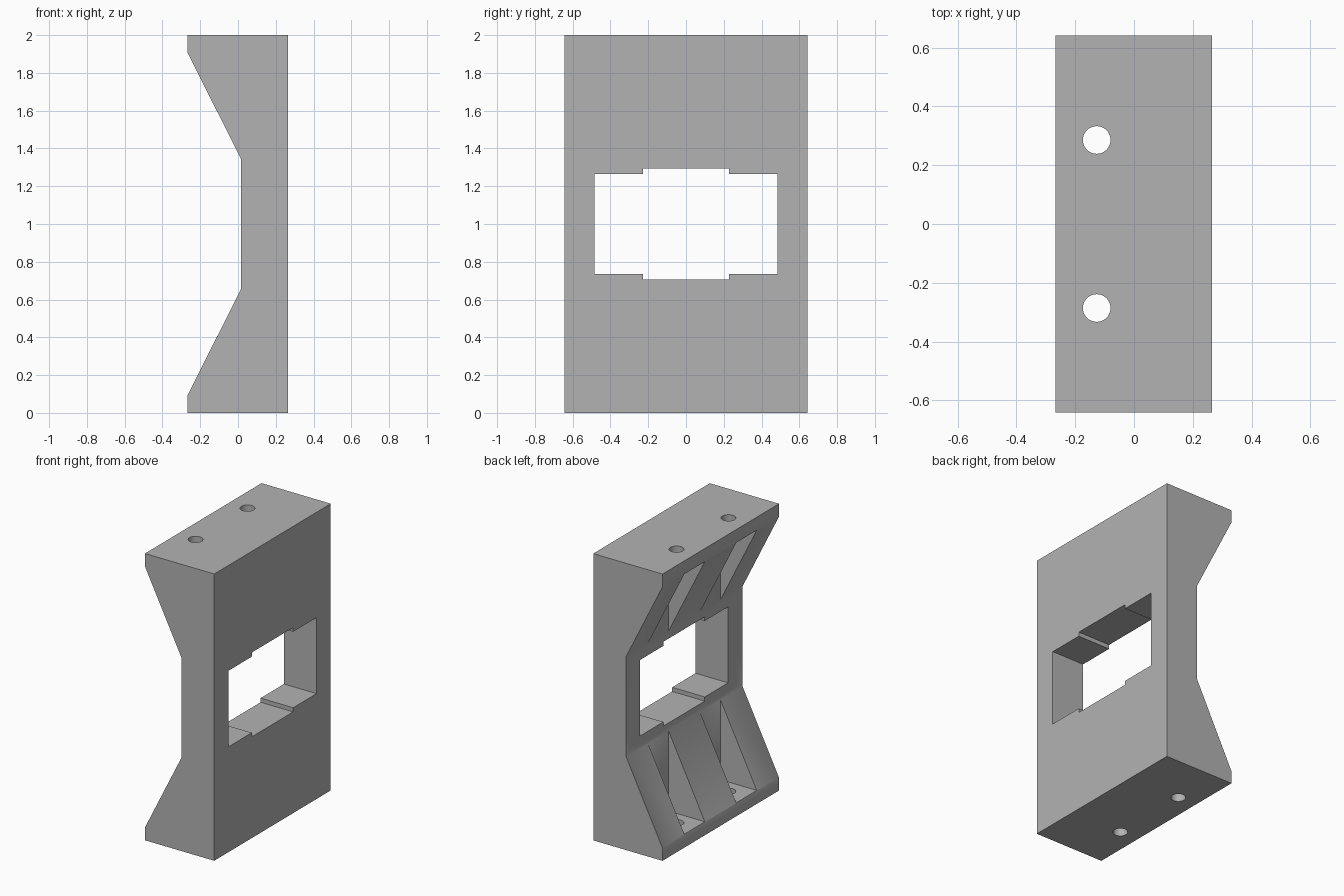
import bpy, bmesh
from mathutils import Vector

cube = bpy.data.objects.get("Cube")
if cube:
    bpy.data.objects.remove(cube, do_unlink=True)

grey = bpy.data.materials.new("mid_grey")
grey.use_nodes = True
colour = (0.45, 0.45, 0.45, 1)
grey.diffuse_color = colour
grey.node_tree.nodes["Principled BSDF"].inputs["Base Color"].default_value = colour


def prism(name, points, offset):
    """Extrude a closed loop of 3D points along an offset."""
    bm = bmesh.new()
    face = bm.faces.new([bm.verts.new(p) for p in points])
    new = bmesh.ops.extrude_face_region(bm, geom=[face])["geom"]
    bmesh.ops.translate(bm, vec=Vector(offset),
                        verts=[v for v in new if isinstance(v, bmesh.types.BMVert)])
    bmesh.ops.recalc_face_normals(bm, faces=bm.faces)
    mesh = bpy.data.meshes.new(name)
    bm.to_mesh(mesh)
    bm.free()
    mesh.materials.append(grey)
    obj = bpy.data.objects.new(name, mesh)
    bpy.context.collection.objects.link(obj)
    return obj


def cut(target, cutter):
    """Subtract the cutter, then discard it."""
    cutter.hide_render = True
    mod = target.modifiers.new("cut", "BOOLEAN")
    mod.operation = "DIFFERENCE"
    mod.solver = "EXACT"
    mod.object = cutter
    bpy.context.view_layer.objects.active = target
    bpy.ops.object.modifier_apply(modifier=mod.name)
    bpy.data.objects.remove(cutter, do_unlink=True)


# Bracket body: flat on one side, waisted on the other
half_depth = 0.642
lower = [(0.266, 0), (-0.268, 0), (-0.268, 0.09), (0.015, 0.655)]
profile = lower + [(x, 2 - z) for x, z in reversed(lower)]
body = prism("bracket_body", [(x, -half_depth, z) for x, z in profile],
             (0, 2 * half_depth, 0))

# Stepped window through the waist
quarter = [(0.485, 0.265), (0.228, 0.265), (0.228, 0.294)]
top = quarter + [(-y, z) for y, z in reversed(quarter)]
outline = top + [(y, -z) for y, z in reversed(top)]
cut(body, prism("window_cutter", [(-0.5, y, 1 + z) for y, z in outline], (1, 0, 0)))

# Pockets in both wedges, each with a screw hole through the flanges
for y in (-0.286, 0.286):
    corners = [(-0.5, -0.113), (0.013, -0.113), (0.013, 0.113), (-0.5, 0.113)]
    cut(body, prism("pocket_cutter", [(x, y + w, 0.093) for x, w in corners],
                    (0, 0, 1.814)))
    bpy.ops.mesh.primitive_cylinder_add(vertices=48, radius=0.047, depth=3,
                                        location=(-0.127, y, 1))
    hole = bpy.context.object
    hole.name = "hole_cutter"
    hole.data.materials.append(grey)
    cut(body, hole)

bpy.ops.object.select_all(action="DESELECT")
body.select_set(True)
bpy.context.view_layer.objects.active = body
bpy.ops.object.shade_smooth_by_angle()
